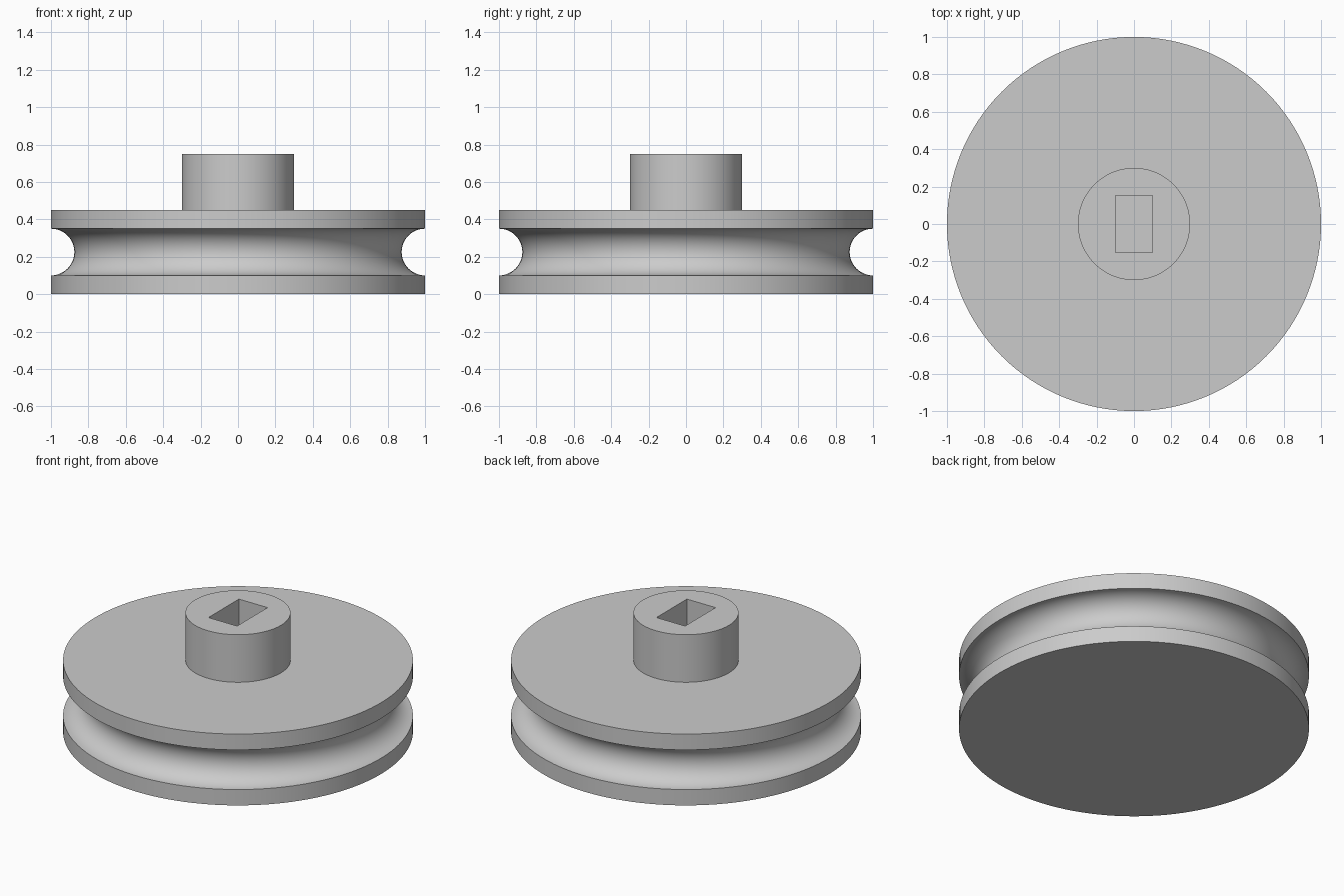
import bpy, bmesh, math
from mathutils import Vector

cube = bpy.data.objects.get("Cube")
if cube:
    bpy.data.objects.remove(cube, do_unlink=True)

SIDES = 128
WHEEL_R, WHEEL_H = 1.0, 0.45
GROOVE_R, GROOVE_Z = 0.125, 0.225
HUB_R, HUB_TOP = 0.3, 0.75
SLOT_X, SLOT_Y = 0.1, 0.152

grey = bpy.data.materials.new("plain_grey")
grey.use_nodes = True
colour = (0.6, 0.6, 0.6, 1)
grey.diffuse_color = colour
grey.node_tree.nodes["Principled BSDF"].inputs["Base Color"].default_value = colour


def lathe(bm, profile):
    """Revolve (radius, z) points around z; return the rings of vertices."""
    rings = []
    for r, z in profile:
        angles = [2 * math.pi * i / SIDES for i in range(SIDES)]
        rings.append([bm.verts.new((r * math.cos(a), r * math.sin(a), z)) for a in angles])
    bridge(bm, rings)
    return rings


def bridge(bm, rings):
    for low, high in zip(rings, rings[1:]):
        n = len(low)
        for i in range(n):
            j = (i + 1) % n
            bm.faces.new((low[i], low[j], high[j], high[i]))


def finish(bm, name):
    mesh = bpy.data.meshes.new(name)
    bm.to_mesh(mesh)
    bm.free()
    mesh.materials.append(grey)
    obj = bpy.data.objects.new(name, mesh)
    bpy.context.collection.objects.link(obj)
    bpy.ops.object.select_all(action="DESELECT")
    bpy.context.view_layer.objects.active = obj
    obj.select_set(True)
    bpy.ops.object.shade_smooth_by_angle(angle=math.radians(30))


# Wheel: two rims around a half-round rope groove
groove = []
for i in range(25):
    a = math.pi * i / 24
    groove.append((WHEEL_R - GROOVE_R * math.sin(a), GROOVE_Z - GROOVE_R * math.cos(a)))
bm = bmesh.new()
rings = lathe(bm, [(WHEEL_R, 0)] + groove + [(WHEEL_R, WHEEL_H)])
bm.faces.new(rings[0][::-1])
bm.faces.new(rings[-1])
finish(bm, "grooved_wheel")

# Hub: cylinder with a rectangular socket whose floor is the wheel's top
bm = bmesh.new()
rings = lathe(bm, [(HUB_R, WHEEL_H), (HUB_R, HUB_TOP)])
corners = [(-1, -1), (-1, 1), (1, 1), (1, -1)]
slot = [[bm.verts.new((x * SLOT_X, y * SLOT_Y, z)) for x, y in corners]
        for z in (WHEEL_H, HUB_TOP)]
bridge(bm, slot)
# Top face between the hub's edge and the socket
top_edges = [e for e in bm.edges if all(v.co.z > HUB_TOP - 0.001 for v in e.verts)]
bmesh.ops.triangle_fill(bm, edges=top_edges, use_beauty=True, normal=Vector((0, 0, 1)))
bm.normal_update()
for face in bm.faces:
    if face.normal.z < -0.5:
        face.normal_flip()
finish(bm, "socket_hub")
